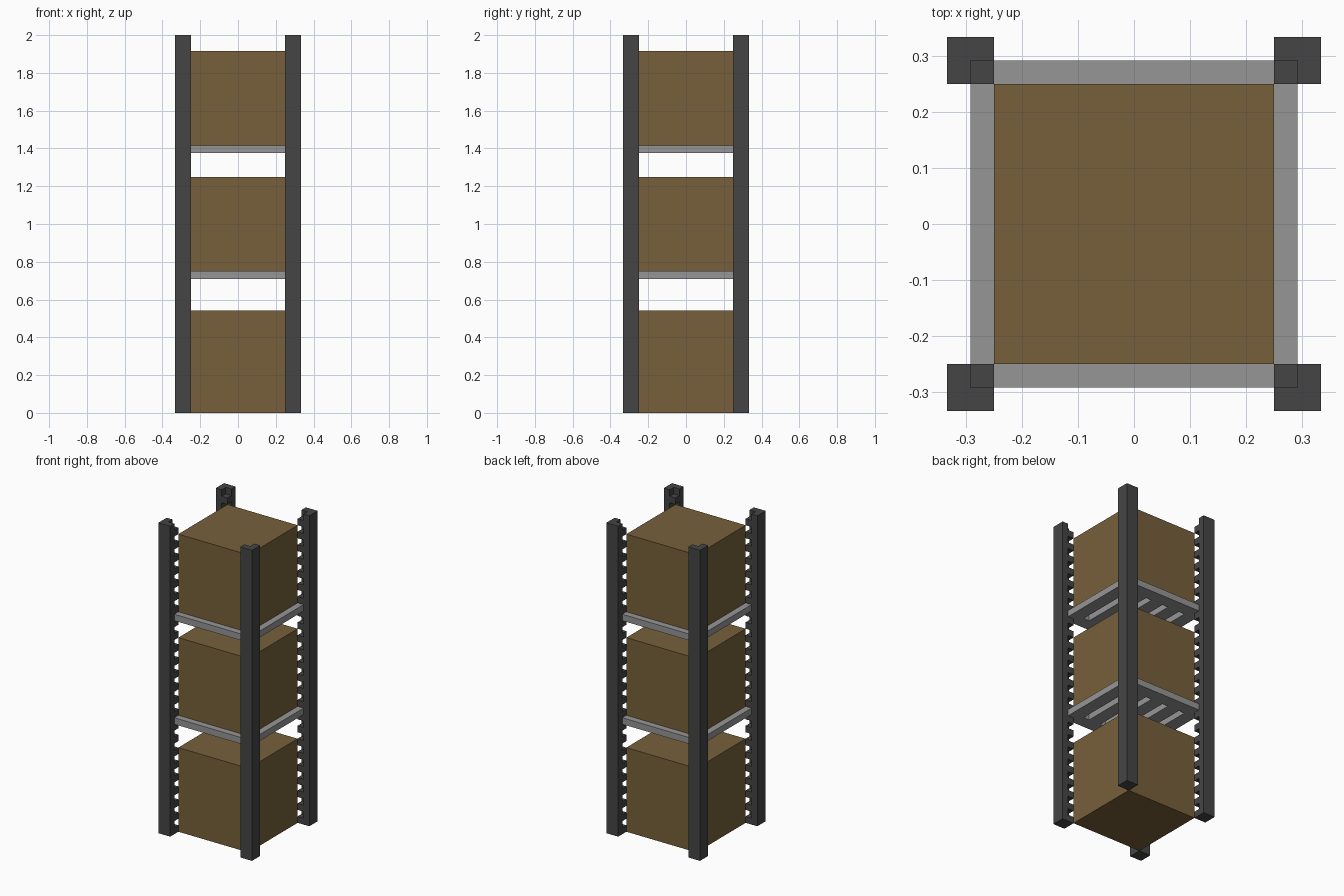
import bpy
import bmesh

U = 1 / 24  # module: every size is a whole number of these

default = bpy.data.objects.get("Cube")
if default:
    bpy.data.objects.remove(default, do_unlink=True)


def material(name, rgb):
    m = bpy.data.materials.new(name)
    m.use_nodes = True
    m.diffuse_color = (*rgb, 1)
    m.node_tree.nodes["Principled BSDF"].inputs["Base Color"].default_value = (*rgb, 1)
    return m


charcoal = material("charcoal", (0.06, 0.06, 0.06))
grey = material("light grey", (0.305, 0.305, 0.305))
brown = material("cardboard brown", (0.184, 0.117, 0.043))


def prism(bm, outline, z0, z1):
    """Extrude a flat outline from z0 to z1, in modules."""
    face = bm.faces.new([bm.verts.new((x * U, y * U, z0 * U)) for x, y in outline])
    top = bmesh.ops.extrude_face_region(bm, geom=[face])["geom"]
    verts = [v for v in top if isinstance(v, bmesh.types.BMVert)]
    bmesh.ops.translate(bm, verts=verts, vec=(0, 0, (z1 - z0) * U))


def rect(x0, x1, y0, y1):
    return [(x0, y0), (x1, y0), (x1, y1), (x0, y1)]


def finish(name, bm, mat):
    bmesh.ops.recalc_face_normals(bm, faces=bm.faces[:])
    mesh = bpy.data.meshes.new(name)
    bm.to_mesh(mesh)
    bm.free()
    mesh.materials.append(mat)
    obj = bpy.data.objects.new(name, mesh)
    bpy.context.collection.objects.link(obj)
    return obj


# Corner posts: angle section with a column of teeth in the inner corner
ANGLE = [(6, 8), (6, 7), (7, 7), (7, 6), (8, 6), (8, 8)]
for sx, side in ((-1, "right"), (1, "left")):
    for sy, end in ((-1, "front"), (1, "back")):
        bm = bmesh.new()
        prism(bm, [(sx * x, sy * y) for x, y in ANGLE], 0, 48)
        for z in range(0, 48, 2):
            prism(bm, [(sx * x, sy * y) for x, y in rect(6, 7, 6, 7)], z, z + 1)
        finish(f"{end}_{side}_post", bm, charcoal)

# Slatted shelves resting in the gaps between teeth
for name, z in (("lower_shelf", 17), ("upper_shelf", 33)):
    bm = bmesh.new()
    for x in range(-7, 7, 3):
        prism(bm, rect(x, x + 2, -5, 5), z, z + 1)
    for y in (-7, 5):
        prism(bm, rect(-7, 7, y, y + 2), z, z + 1)
    finish(name, bm, grey)

# Stored boxes
for name, z0, z1 in (("bottom_box", 0, 13), ("middle_box", 18, 30), ("top_box", 34, 46)):
    bm = bmesh.new()
    prism(bm, rect(-6, 6, -6, 6), z0, z1)
    finish(name, bm, brown)
